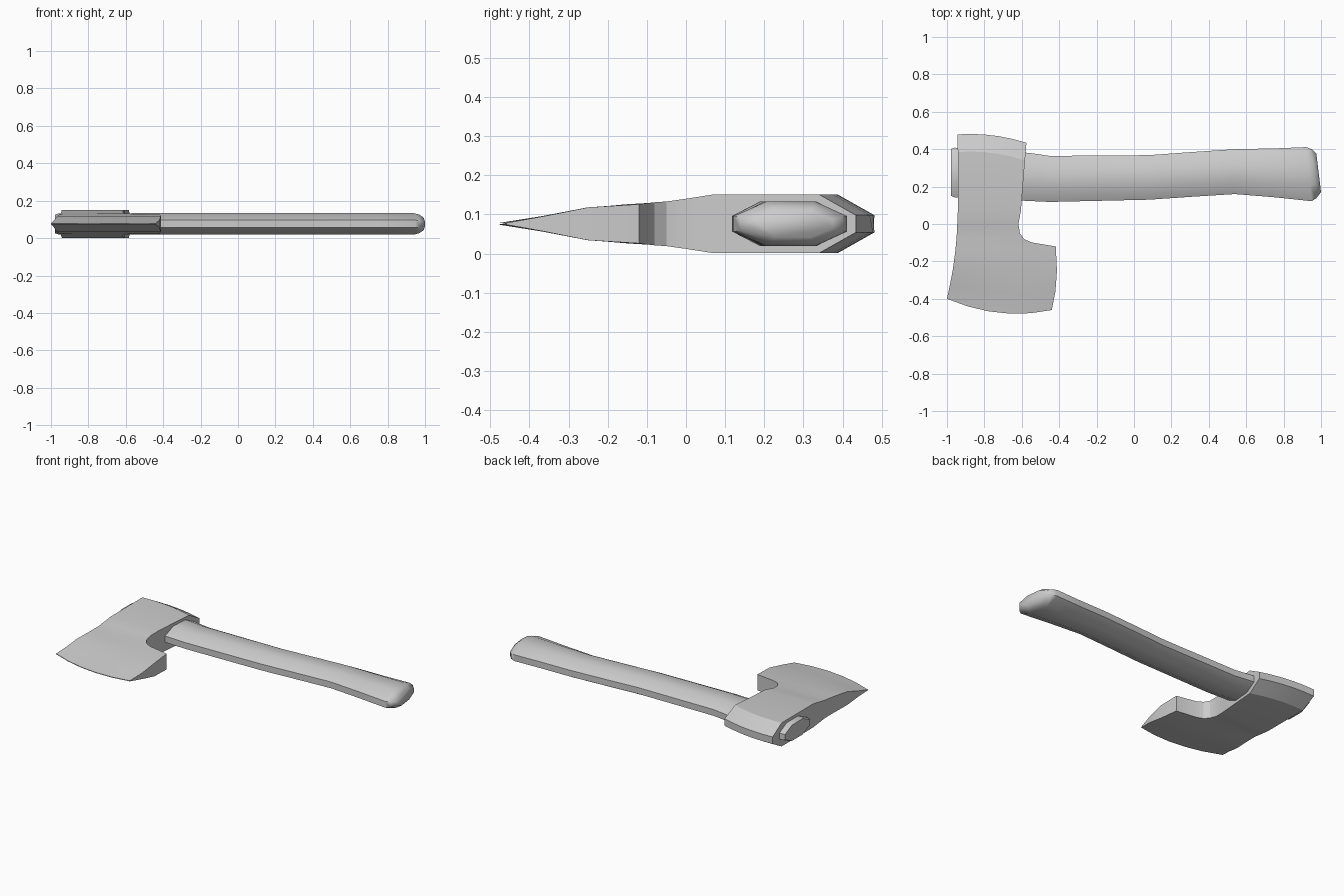
import bpy, bmesh, math

if "Cube" in bpy.data.objects:
    bpy.data.objects.remove(bpy.data.objects["Cube"])

CZ = 0.076  # mid-plane height


def loft(name, rings, angle):
    """Skin a list of equal-length closed rings and cap both ends."""
    bm = bmesh.new()
    loops = [[bm.verts.new(p) for p in ring] for ring in rings]
    n = len(loops[0])
    for a, b in zip(loops, loops[1:]):
        for i in range(n):
            j = (i + 1) % n
            bm.faces.new((a[i], a[j], b[j], b[i]))
    bm.faces.new(loops[0])
    bm.faces.new(loops[-1])
    bmesh.ops.recalc_face_normals(bm, faces=bm.faces)
    mesh = bpy.data.meshes.new(name)
    bm.to_mesh(mesh)
    bm.free()
    obj = bpy.data.objects.new(name, mesh)
    bpy.context.collection.objects.link(obj)
    bpy.ops.object.select_all(action='DESELECT')
    obj.select_set(True)
    bpy.context.view_layer.objects.active = obj
    bpy.ops.object.shade_smooth_by_angle(angle=math.radians(angle))
    return obj


# Axe head: rows from cutting edge to poll
# left x, left y, right x, right y, half thickness, bow of the row
head_rows = [
    (-1.00, -.400, -.44, -.460, .002, -.045),
    (-.983, -.320, -.42, -.360, .020, -.022),
    (-.968, -.240, -.412, -.250, .042, -.005),
    (-.956, -.150, -.418, -.120, .050, 0),
    (-.951, -.100, -.55, -.098, .053, 0),
    (-.949, -.075, -.588, -.080, .055, 0),
    (-.947, -.045, -.61, -.050, .057, 0),
    (-.945, .000, -.618, .000, .064, 0),
    (-.942, .070, -.605, .070, .075, 0),
    (-.942, .385, -.583, .340, .075, .018),
    (-.945, .479, -.575, .434, .022, .018),
]


def head_ring(xl, yl, xr, yr, h, bow, cols=5):
    line = [(xl + (xr - xl) * u, yl + (yr - yl) * u + bow * 4 * u * (1 - u))
            for u in (i / cols for i in range(cols + 1))]
    return ([(x, y, CZ + h) for x, y in line] +
            [(x, y, CZ - h) for x, y in reversed(line)])


loft("axe_head", [head_ring(*r) for r in head_rows], 25)

# Handle: octagonal sections along x
# x and y of the near side, x and y of the far side, half thickness
handle_rows = [
    (-.978, .150, -.978, .402, .050),
    (-.960, .143, -.960, .408, .056),
    (-.56, .123, -.56, .380, .057),
    (-.45, .118, -.45, .364, .057),
    (.08, .130, .08, .368, .057),
    (.30, .145, .30, .384, .057),
    (.54, .160, .54, .400, .057),
    (.75, .143, .75, .404, .057),
    (.95, .122, .92, .411, .057),
    (.975, .138, .95, .400, .050),
    (1.00, .170, .975, .375, .034),
]
section = [(0, -.35), (.29, -1), (.72, -1), (1, -.35),
           (1, .35), (.72, 1), (.29, 1), (0, .35)]


def handle_ring(x0, y0, x1, y1, h):
    return [(x0 + (x1 - x0) * u, y0 + (y1 - y0) * u, CZ + h * v) for u, v in section]


loft("handle", [handle_ring(*r) for r in handle_rows], 60)
